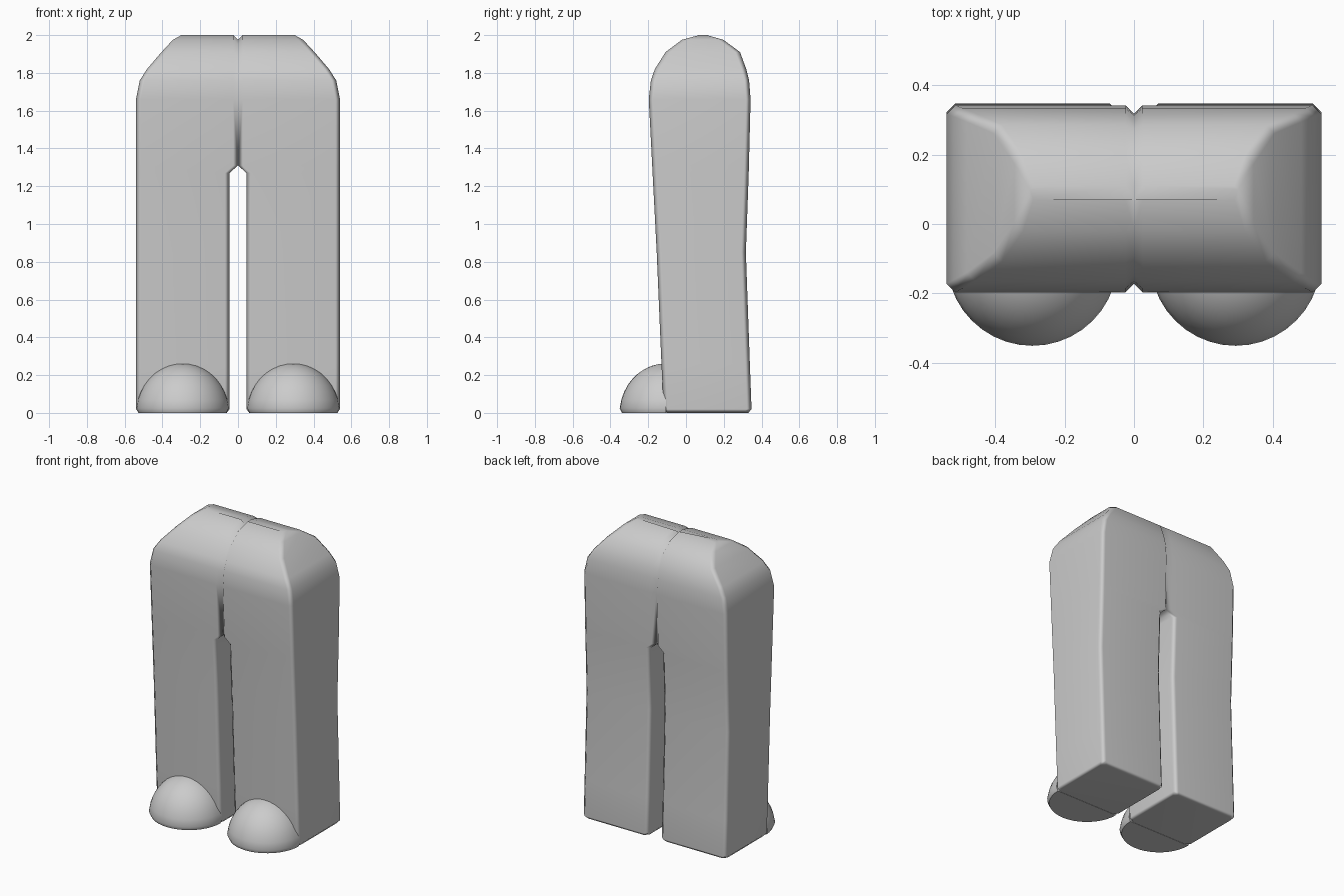
import bpy, bmesh, math
from mathutils import Vector

if "Cube" in bpy.data.objects:
    bpy.data.objects.remove(bpy.data.objects["Cube"])


def loft(name, rings, open_side=None):
    """Skin stacked rings into a solid, mirrored across x = 0."""
    bm = bmesh.new()
    vr = [[bm.verts.new(p) for p in r] for r in rings]
    n = len(rings[0])
    for k in range(len(vr) - 1):
        for i in range(n):
            if open_side and open_side(k, i):
                continue
            j = (i + 1) % n
            bm.faces.new((vr[k][i], vr[k][j], vr[k + 1][j], vr[k + 1][i]))
    bm.faces.new(vr[0][::-1])
    bm.faces.new(vr[-1])
    me = bpy.data.meshes.new(name)
    bm.to_mesh(me)
    bm.free()
    ob = bpy.data.objects.new(name, me)
    bpy.context.collection.objects.link(ob)
    bpy.ops.object.select_all(action='DESELECT')
    ob.select_set(True)
    bpy.context.view_layer.objects.active = ob
    bpy.ops.object.shade_smooth_by_angle(angle=math.radians(50))
    m = ob.modifiers.new("Mirror", 'MIRROR')
    m.use_clip = True
    m.merge_threshold = 0.0005
    w = ob.modifiers.new("Normals", 'WEIGHTED_NORMAL')
    w.keep_sharp = True
    return ob


# Trouser legs: (z, front y, back y, inner x, outer x)
levels = [
    (0.00, -0.103, 0.330, 0.060, 0.525),
    (0.02, -0.118, 0.347, 0.045, 0.54),
    (0.26, -0.130, 0.338, 0.045, 0.54),
    (0.85, -0.155, 0.317, 0.045, 0.54),
    (1.27, -0.177, 0.332, 0.045, 0.54),
    (1.31, -0.179, 0.333, 0.0, 0.54),
    (1.66, -0.197, 0.342, 0.0, 0.54),
    (1.76, -0.186, 0.334, 0.0, 0.52),
    (1.82, -0.165, 0.319, 0.0, 0.482),
    (1.91, -0.108, 0.286, 0.0, 0.405),
    (1.975, -0.022, 0.198, 0.0, 0.345),
    (2.00, 0.070, 0.110, 0.0, 0.30),
]


def leg_ring(z, yf, yb, xi, xo):
    c = 0.025
    d = min(c, (yb - yf) / 4)

    def inset(y):
        # Seam groove sinks inwards, following the rounded top
        p = Vector((y, z))
        target = Vector((0.09, 1.6 if z > 1.7 else z))
        p += (target - p).normalized() * c
        return (xi, p.x, p.y)

    return [(xi + c, yf, z), (xo - d, yf, z), (xo, yf + d, z), (xo, yb - d, z),
            (xo - d, yb, z), (xi + c, yb, z), inset(yb), inset(yf)]


# The inner wall is left open where the two halves join
loft("trouser_legs", [leg_ring(*l) for l in levels],
     lambda k, i: i == 6 and k >= 5)

# Rounded shoe toes: half domes with a small bottom chamfer
sizes = [(0.95, 0.0), (1.0, 0.025)]
sizes += [(max(math.cos(a), 0.02), 0.262 * math.sin(a))
          for a in (math.radians(6 + 84 * i / 9) for i in range(1, 10))]


def toe_ring(s, z):
    ts = [math.pi + math.pi * i / 20 for i in range(21)]
    return [(0.293 + 0.246 * s * math.cos(t), -0.105 + 0.246 * s * math.sin(t), z)
            for t in ts]


loft("shoe_toes", [toe_ring(*s) for s in sizes])
